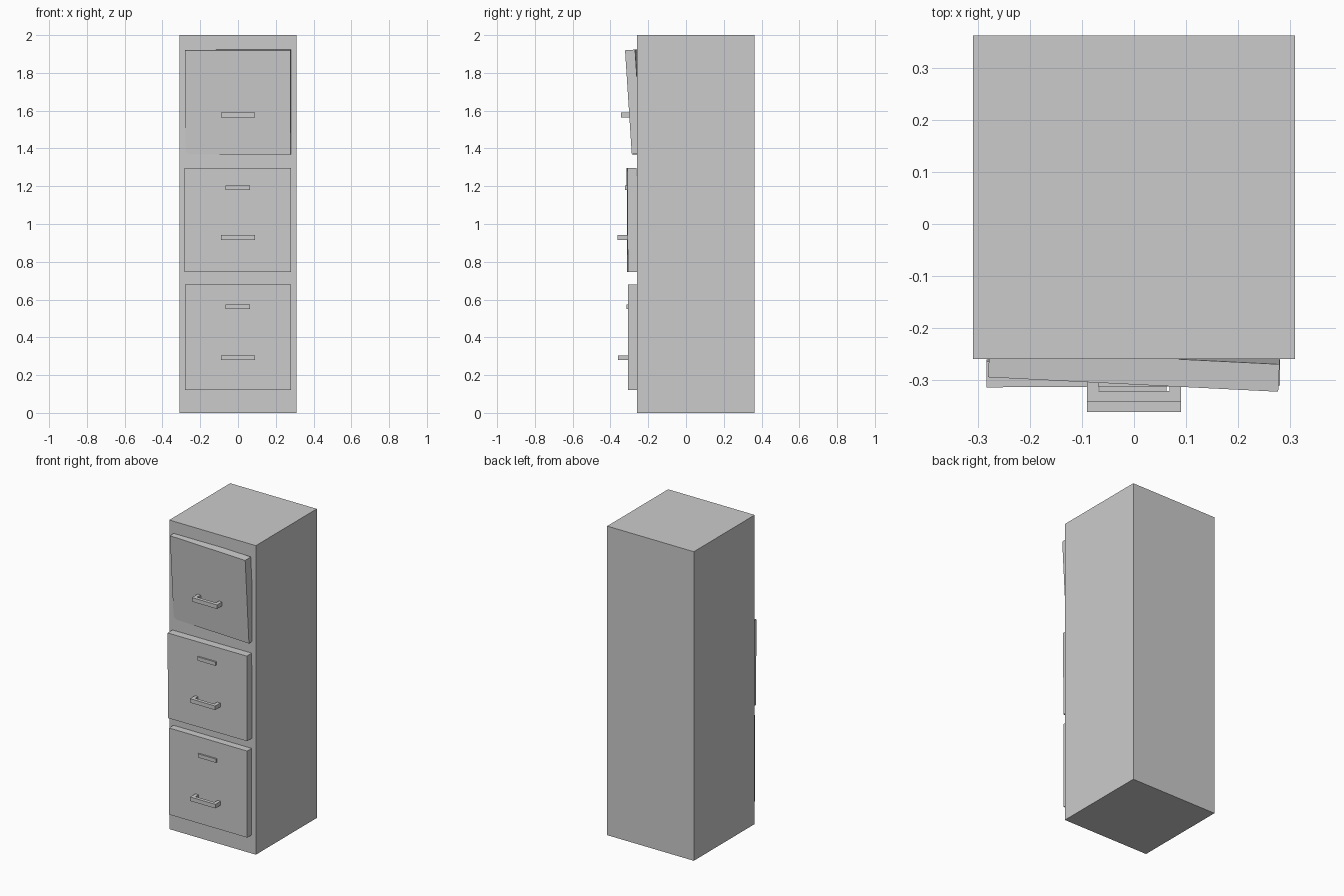
import bpy
from mathutils import Matrix, Vector

if "Cube" in bpy.data.objects:
    bpy.data.objects.remove(bpy.data.objects["Cube"])


def mesh_object(name, verts, faces):
    mesh = bpy.data.meshes.new(name)
    mesh.from_pydata(verts, [], faces)
    obj = bpy.data.objects.new(name, mesh)
    bpy.context.collection.objects.link(obj)
    return obj


def box(name, x, y, z, tilt=0.0, yaw=0.0):
    c = Vector((sum(x) / 2, sum(y) / 2, sum(z) / 2))
    rot = Matrix.Rotation(yaw, 3, 'Z') @ Matrix.Rotation(tilt, 3, 'X')
    verts = [rot @ (Vector((a, b, d)) - c) for d in z for b in y for a in x]
    faces = [(0, 2, 3, 1), (4, 5, 7, 6), (0, 1, 5, 4),
             (2, 6, 7, 3), (0, 4, 6, 2), (1, 3, 7, 5)]
    obj = mesh_object(name, verts, faces)
    obj.location = c
    return obj


def handle(name, front, back, z0, z1):
    # U-shaped pull: outline in plan, extruded upwards
    w, t = 0.09, 0.022
    outline = [(-w, back), (-w, front), (w, front), (w, back),
               (w - t, back), (w - t, front + t), (t - w, front + t), (t - w, back)]
    n = len(outline)
    verts = [(x, y, z) for z in (z0, z1) for x, y in outline]
    faces = [(i, (i + 1) % n, (i + 1) % n + n, i + n) for i in range(n)]
    faces += [tuple(reversed(range(n))), tuple(range(n, 2 * n))]
    return mesh_object(name, verts, faces)


# Cabinet body
box("cabinet_body", (-0.31, 0.31), (-0.26, 0.363), (0, 2))

# Drawer fronts: name, x range, y range, z range, tilt, yaw
drawers = [
    ("bottom", (-0.28, 0.28), (-0.306, -0.256), (0.12, 0.68), 0.0, 0.0),
    ("middle", (-0.284, 0.281), (-0.311, -0.261), (0.745, 1.297), 0.006, 0.006),
    ("top", (-0.279, 0.28), (-0.291, -0.238), (1.37, 1.922), 0.065, -0.05),
]
for name, x, y, z, tilt, yaw in drawers:
    box(name + "_drawer_front", x, y, z, tilt, yaw)

# Pull handles
for name, front, z0 in (("bottom", -0.36, 0.279), ("middle", -0.362, 0.916), ("top", -0.343, 1.563)):
    handle(name + "_handle", front, -0.28, z0, z0 + 0.026)

# Label holders on the two lower drawers
for name, front, z0 in (("bottom", -0.316, 0.55), ("middle", -0.322, 1.18)):
    box(name + "_label_holder", (-0.066, 0.063), (front, -0.29), (z0, z0 + 0.024))
